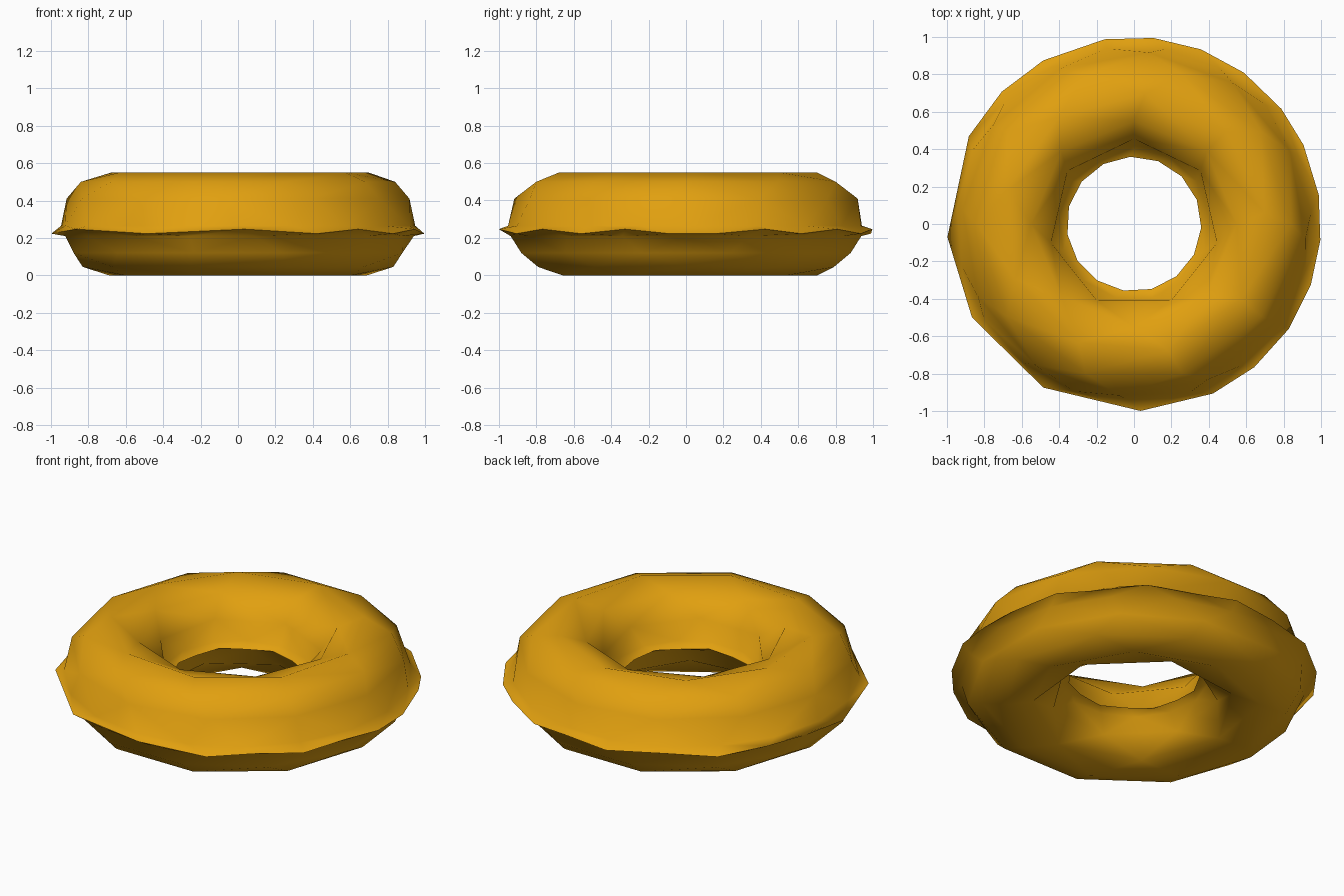
import bpy, bmesh, math

if "Cube" in bpy.data.objects:
    bpy.data.objects.remove(bpy.data.objects["Cube"])

bm = bmesh.new()


def ring(radius, z, angles, wave=0.0):
    """A loop of vertices, returned as sorted (angle, vertex) pairs."""
    pairs = []
    for i, a in enumerate(sorted(x % 360 for x in angles)):
        t = math.radians(a)
        dz = wave if i % 2 else -wave
        pairs.append((a, bm.verts.new((radius * math.cos(t), radius * math.sin(t), z + dz))))
    return pairs


def even(n, start=0.0):
    return [start + 360 * i / n for i in range(n)]


def zipper(a, b):
    """Join two loops of different vertex counts with triangles."""
    def at(r, k):
        return r[k % len(r)][0] + 360 * (k // len(r))
    # start b at the vertex closest in angle to a's first one
    j0 = min(range(-len(b), len(b)), key=lambda k: abs(at(b, k) - at(a, 0)))
    i, j = 0, 0
    while i < len(a) or j < len(b):
        va, vb = a[i % len(a)][1], b[(j0 + j) % len(b)][1]
        step_a = j >= len(b) or (i < len(a) and at(a, i + 1) + at(a, i) <= at(b, j0 + j + 1) + at(b, j0 + j))
        if step_a:
            i += 1
            bm.faces.new((va, a[i % len(a)][1], vb))
        else:
            j += 1
            bm.faces.new((va, b[(j0 + j) % len(b)][1], vb))


# Seam outlines: irregular outer rim, finer hole rim
rim = [84, 99, 69, 54, 38, 25, 9, -5, -19, -34, -50, -65, -88, -119, -150, -176, 152, 135, 119]

# Cross-section loops from outer seam over the top, through the hole, and under
rings = [
    ring(1.00, 0.235, rim, 0.012),
    ring(0.95, 0.265, even(19, 4)),
    ring(0.92, 0.41, even(12, 25)),
    ring(0.84, 0.50, even(10, 0)),
    ring(0.70, 0.55, even(9, 5)),
    ring(0.55, 0.50, even(8, 0)),
    ring(0.455, 0.39, even(7, 90)),
    ring(0.405, 0.275, even(13, 90)),
    ring(0.36, 0.25, even(15, 93), 0.006),
    ring(0.405, 0.225, even(13, 90)),
    ring(0.46, 0.13, even(7, 45)),
    ring(0.56, 0.04, even(7, 20)),
    ring(0.70, 0.00, even(9, 10)),
    ring(0.83, 0.045, even(10, 0)),
    ring(0.91, 0.12, even(12, 15)),
    ring(0.94, 0.21, even(17, 0)),
]
for k, r in enumerate(rings):
    zipper(r, rings[(k + 1) % len(rings)])
bmesh.ops.recalc_face_normals(bm, faces=bm.faces)

# Inflated ring object
mesh = bpy.data.meshes.new("swim_ring")
bm.to_mesh(mesh)
bm.free()
swim_ring = bpy.data.objects.new("swim_ring", mesh)
bpy.context.collection.objects.link(swim_ring)

mat = bpy.data.materials.new("orange_vinyl")
mat.diffuse_color = (0.75, 0.35, 0.005, 1)
mat.use_nodes = True
mat.node_tree.nodes["Principled BSDF"].inputs["Base Color"].default_value = mat.diffuse_color
mesh.materials.append(mat)

bpy.context.view_layer.objects.active = swim_ring
swim_ring.select_set(True)
bpy.ops.object.shade_smooth_by_angle(angle=math.radians(70))
